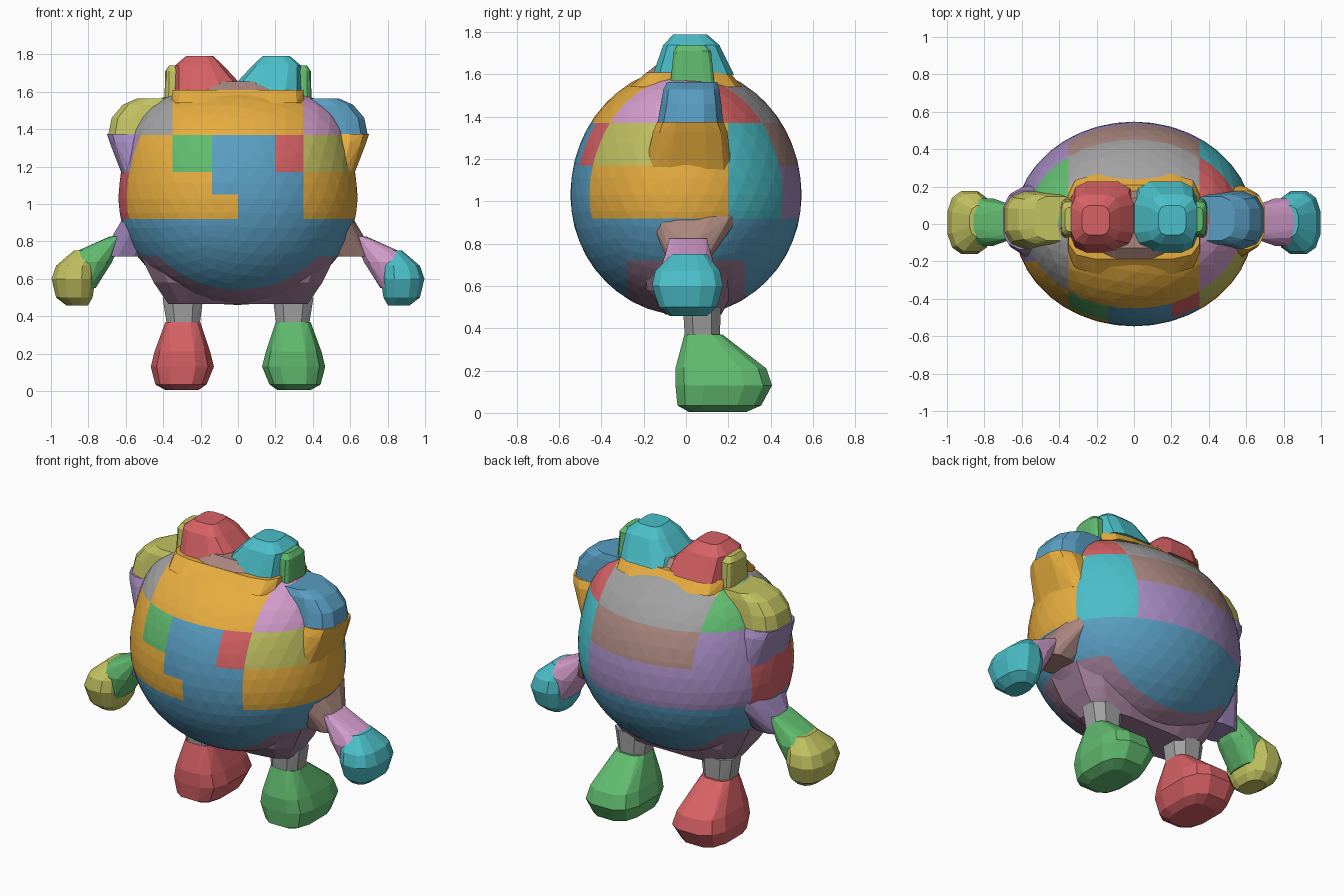
import bpy, bmesh
from math import sin, cos, pi, copysign

COL = {
    "orange": (0.80, 0.42, 0.05, 1), "blue": (0.10, 0.34, 0.54, 1), "red": (0.68, 0.12, 0.13, 1),
    "green": (0.12, 0.50, 0.16, 1), "purple": (0.38, 0.26, 0.54, 1), "brown": (0.40, 0.24, 0.21, 1),
    "pink": (0.66, 0.34, 0.62, 1), "grey": (0.36, 0.36, 0.36, 1), "olive": (0.54, 0.54, 0.12, 1),
    "cyan": (0.07, 0.52, 0.58, 1), "plum": (0.34, 0.20, 0.30, 1)}
MATS = {}
for key, c in COL.items():
    MATS[key] = bpy.data.materials.new(key)
    MATS[key].diffuse_color = c
NAMES = list(COL)


def finish(name, bm, mats):
    bmesh.ops.recalc_face_normals(bm, faces=bm.faces)
    me = bpy.data.meshes.new(name)
    bm.to_mesh(me)
    bm.free()
    for m in mats:
        me.materials.append(MATS[m])
    ob = bpy.data.objects.new(name, me)
    bpy.context.collection.objects.link(ob)
    return ob


def lump(name, rings, color, side=1, n=12, power=0.75):
    """Faceted lump: convex hull over stacked rings (z, x0, x1, y0, y1)."""
    bm = bmesh.new()
    for z, x0, x1, y0, y1 in rings:
        for i in range(n):
            a = 2 * pi * (i + 0.5) / n
            u = copysign(abs(cos(a)) ** power, cos(a))
            v = copysign(abs(sin(a)) ** power, sin(a))
            bm.verts.new((side * ((x0 + x1) / 2 + u * (x1 - x0) / 2),
                          (y0 + y1) / 2 + v * (y1 - y0) / 2, z))
    r = bmesh.ops.convex_hull(bm, input=bm.verts)
    junk = {g for g in r["geom_interior"] + r["geom_unused"] if isinstance(g, bmesh.types.BMVert)}
    bmesh.ops.delete(bm, geom=list(junk), context='VERTS')
    return finish(name, bm, [color])


def patch(c):
    """Colour of a body panel from its position."""
    x, y, z = c
    if z < 0.92:
        return "plum" if abs(y) < 0.28 and z < 0.72 else "blue"
    if z > 1.37:
        if abs(x) < 0.35:
            return "orange" if y < 0.2 else "grey"
        return ("pink" if x > 0 else "grey") if y < 0 else ("red" if x > 0 else "green")
    if y > 0.2:
        if x > 0.35:
            return "cyan"
        return "brown" if z > 1.17 and x > -0.35 else "purple"
    if abs(x) < 0.35:
        if z > 1.17:
            return "green" if x < -0.14 else "red" if x > 0.2 else "blue"
        return "orange" if x < -0.14 or (x < 0 and z < 1.05) else "blue"
    if x < -0.35 and y > -0.2:
        return "red" if z < 1.17 else "purple"
    return "olive" if x > 0 and z > 1.17 else "orange"


# Round body, fuller at the shoulders, split into coloured panels
bm = bmesh.new()
bmesh.ops.create_icosphere(bm, subdivisions=4, radius=1)
for v in bm.verts:
    t = v.co.z
    v.co.x *= 0.64 * (1 + 0.55 * max(t, 0) ** 3)
    v.co.y *= 0.547
    v.co.z = 1.03 + t * (0.605 if t > 0 else 0.57)
cuts = [((0, 0, z), (0, 0, 1)) for z in (0.72, 0.92, 1.05, 1.17, 1.37)]
cuts += [((x, 0, 0), (1, 0, 0)) for x in (-0.35, -0.14, 0, 0.2, 0.35)]
cuts += [((0, y, 0), (0, 1, 0)) for y in (-0.28, -0.2, 0.2, 0.28)]
for co, no in cuts:
    bmesh.ops.bisect_plane(bm, geom=bm.verts[:] + bm.edges[:] + bm.faces[:], dist=1e-4,
                           plane_co=co, plane_no=no)
for f in bm.faces:
    f.material_index = NAMES.index(patch(f.calc_center_median()))
finish("body", bm, NAMES)

# Hips, top of the head and crown
lump("hips", [(0.74, -0.54, 0.54, -0.26, 0.26), (0.58, -0.46, 0.46, -0.22, 0.23),
              (0.465, -0.38, 0.38, -0.10, 0.17)], "plum", power=0.6)
lump("head_top", [(1.54, -0.36, 0.36, -0.27, 0.27), (1.61, -0.355, 0.355, -0.19, 0.21)],
     "orange", power=0.4)
lump("crown", [(1.60, -0.19, 0.19, -0.20, 0.19), (1.655, -0.18, 0.18, -0.13, 0.14)],
     "brown", power=0.5)

for s, tag in ((-1, "left"), (1, "right")):
    L = s < 0
    # Bumps along the head
    lump(tag + "_top_bump", [(1.60, -0.01, 0.345, -0.16, 0.23), (1.66, 0.0, 0.34, -0.13, 0.19),
                             (1.74, 0.075, 0.34, -0.11, 0.16), (1.79, 0.13, 0.28, -0.06, 0.10)],
         "red" if L else "cyan", s, power=0.55)
    lump(tag + "_top_bump_side", [(1.52, 0.30, 0.395, -0.08, 0.14), (1.71, 0.30, 0.39, -0.06, 0.12),
                                  (1.74, 0.30, 0.37, -0.04, 0.09)], "olive" if L else "green", s, power=0.5)
    lump(tag + "_side_bump", [(1.36, 0.30, 0.70, -0.14, 0.18), (1.46, 0.30, 0.68, -0.12, 0.17),
                              (1.53, 0.30, 0.62, -0.11, 0.16), (1.565, 0.30, 0.54, -0.09, 0.15)],
         "olive" if L else "blue", s, power=0.65)
    lump(tag + "_cheek_bump", [(1.375, 0.38, 0.705, -0.14, 0.18), (1.33, 0.38, 0.69, -0.16, 0.20),
                               (1.15, 0.38, 0.62, -0.20, 0.22)], "purple" if L else "orange", s, power=0.65)
    # Arm and mitten hand
    lump(tag + "_shoulder", [(0.93, 0.36, 0.615, -0.18, 0.26), (0.82, 0.42, 0.68, -0.10, 0.13),
                             (0.72, 0.49, 0.71, -0.09, 0.11)], "purple" if L else "brown", s)
    lump(tag + "_forearm", [(0.825, 0.62, 0.69, -0.08, 0.10), (0.75, 0.645, 0.86, -0.10, 0.12),
                            (0.69, 0.67, 0.93, -0.12, 0.14), (0.55, 0.76, 0.88, -0.10, 0.12)],
         "green" if L else "pink", s)
    lump(tag + "_hand", [(0.458, 0.80, 0.92, -0.08, 0.10), (0.50, 0.775, 0.975, -0.13, 0.15),
                         (0.60, 0.76, 1.0, -0.165, 0.18), (0.67, 0.765, 0.975, -0.15, 0.165),
                         (0.75, 0.76, 0.88, -0.07, 0.10)], "olive" if L else "cyan", s)
    # Leg and foot
    lump(tag + "_leg", [(0.50, 0.18, 0.41, -0.02, 0.17), (0.42, 0.195, 0.39, -0.01, 0.165),
                        (0.35, 0.20, 0.385, -0.01, 0.165)], "grey", s, n=8)
    lump(tag + "_foot", [(0.005, 0.21, 0.39, 0.01, 0.29), (0.035, 0.165, 0.445, -0.045, 0.36),
                         (0.13, 0.125, 0.47, -0.055, 0.412), (0.21, 0.145, 0.45, -0.055, 0.385),
                         (0.37, 0.20, 0.39, -0.01, 0.175)], "red" if L else "green", s, power=0.65)
